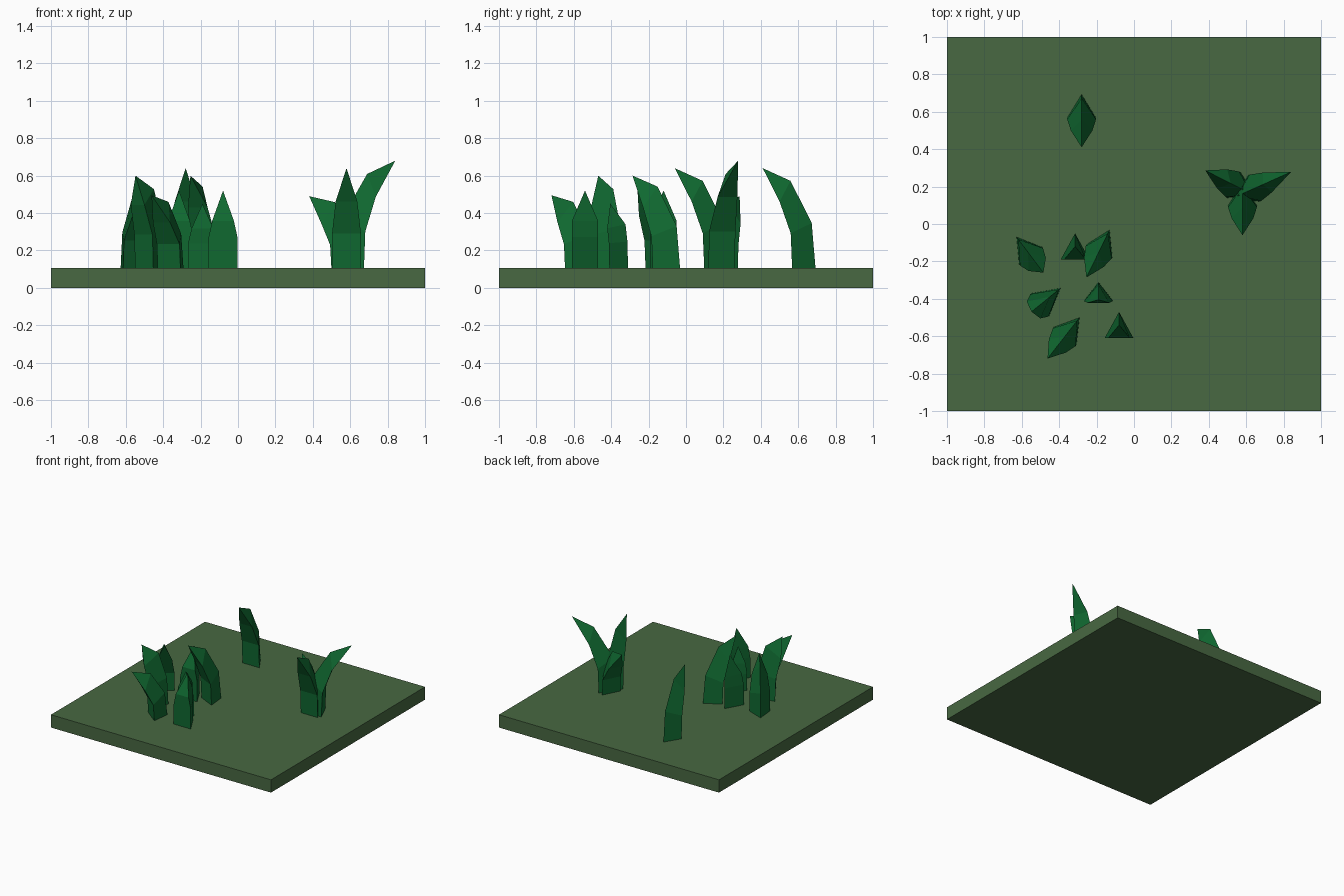
import bpy, bmesh
from math import radians, sin, cos
from mathutils import Vector

cube = bpy.data.objects.get("Cube")
if cube:
    bpy.data.objects.remove(cube, do_unlink=True)

GROUND_TOP = 0.105


def make_material(name, color):
    mat = bpy.data.materials.new(name)
    mat.use_nodes = True
    mat.diffuse_color = color
    bsdf = mat.node_tree.nodes["Principled BSDF"]
    bsdf.inputs["Base Color"].default_value = color
    bsdf.inputs["Roughness"].default_value = 0.9
    return mat


moss = make_material("moss green", (0.065, 0.14, 0.054, 1))
leaf = make_material("leaf green", (0.005, 0.14, 0.03, 1))


def finish(bm, name, mat):
    bmesh.ops.recalc_face_normals(bm, faces=bm.faces)
    mesh = bpy.data.meshes.new(name)
    bm.to_mesh(mesh)
    bm.free()
    mesh.materials.append(mat)
    obj = bpy.data.objects.new(name, mesh)
    bpy.context.collection.objects.link(obj)


def make_blade(name, x, y, heading, bend, height, depth=0.125, shoulder=0.77):
    """Three-sided blade: flat face towards the heading, ridge behind it."""
    a = radians(heading)
    forward = Vector((cos(a), sin(a), 0))
    side = Vector((-sin(a), cos(a), 0))
    up = Vector((0, 0, 1))
    base = Vector((x, y, GROUND_TOP))
    bm = bmesh.new()
    rings = []
    # Each section: height fraction, half width, tilt at full bend
    for t, half, tilt in ((0, 0.077, 0), (0.4, 0.077, 26), (shoulder, 0.058, 62)):
        tilt = radians(tilt * bend / 0.22)
        centre = base + up * height * t + forward * bend * t ** 3
        out = (forward * cos(tilt) - up * sin(tilt)) * depth / 2
        points = (centre + out + side * half, centre + out - side * half, centre - out)
        rings.append([bm.verts.new(p) for p in points])
    tip = bm.verts.new(base + up * height + forward * bend)
    bm.faces.new(rings[0])
    for i in range(3):
        j = (i + 1) % 3
        for low, high in zip(rings, rings[1:]):
            bm.faces.new((low[i], low[j], high[j], high[i]))
        bm.faces.new((rings[-1][i], rings[-1][j], tip))
    finish(bm, name, leaf)


# Ground slab
bm = bmesh.new()
bmesh.ops.create_cube(bm, size=1)
bmesh.ops.scale(bm, vec=(2, 2, GROUND_TOP), verts=bm.verts)
bmesh.ops.translate(bm, vec=(0, 0, GROUND_TOP / 2), verts=bm.verts)
finish(bm, "ground_slab", moss)

# Lone blade at the back
make_blade("back_blade", -0.28, 0.63, -90, 0.22, 0.535)

# Tuft of three blades
make_blade("tuft_front_blade", 0.58, 0.16, -90, 0.22, 0.535)
make_blade("tuft_left_blade", 0.585, 0.165, 24, 0.28, 0.575)
make_blade("tuft_right_blade", 0.59, 0.18, 153, 0.235, 0.385)

# Cluster of bent blades
make_blade("cluster_outer_blade", -0.59, -0.12, -53, 0.175, 0.425)
make_blade("cluster_inner_blade", -0.158, -0.088, -116, 0.22, 0.495)
make_blade("cluster_front_blade", -0.33, -0.55, -128, 0.215, 0.39)
make_blade("cluster_side_blade", -0.447, -0.387, -141, 0.13, 0.495, depth=0.14)

# Upright blades in the cluster
make_blade("upright_front_blade", -0.08, -0.54, -90, 0, 0.415, depth=0.14, shoulder=0.61)
make_blade("upright_back_blade", -0.315, -0.12, -90, 0, 0.415, depth=0.14, shoulder=0.61)
make_blade("upright_short_blade", -0.19, -0.36, -90, 0.045, 0.345, depth=0.1, shoulder=0.65)
